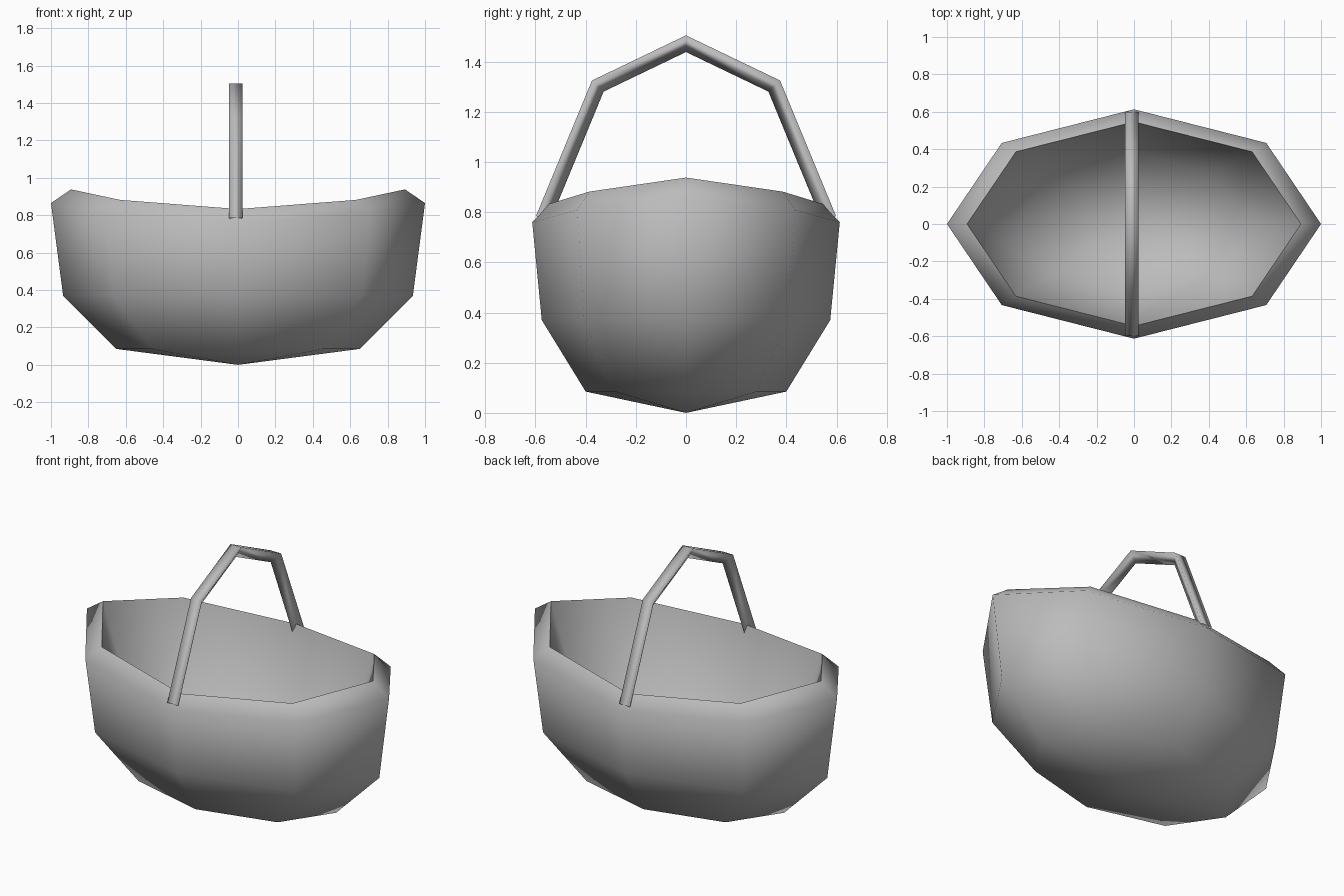
import bpy, bmesh, math
from mathutils import Vector

if "Cube" in bpy.data.objects:
    bpy.data.objects.remove(bpy.data.objects["Cube"], do_unlink=True)

grey = bpy.data.materials.new("plain_grey")
grey.use_nodes = True
colour = (0.5, 0.5, 0.5, 1)
grey.diffuse_color = colour
grey.node_tree.nodes["Principled BSDF"].inputs["Base Color"].default_value = colour


def finish(name, bm):
    """Turn a bmesh into a smooth grey object."""
    bmesh.ops.recalc_face_normals(bm, faces=bm.faces)
    mesh = bpy.data.meshes.new(name)
    for face in bm.faces:
        face.smooth = True
    bm.to_mesh(mesh)
    bm.free()
    mesh.materials.append(grey)
    obj = bpy.data.objects.new(name, mesh)
    bpy.context.collection.objects.link(obj)


def bridge(bm, lower, upper):
    n = len(lower)
    for i in range(n):
        j = (i + 1) % n
        bm.faces.new((lower[i], lower[j], upper[j], upper[i]))


# Basket shell: eight-sided oval rings, ends swept upward, with a tapered hollow
SIDES = 8
LIP = 3
rings = [  # x radius, y radius, height at the middle, extra height at the ends
    (0.65, 0.40, 0.085, 0.0),
    (0.935, 0.575, 0.37, 0.0),
    (1.0, 0.613, 0.76, 0.105),
    (0.893, 0.546, 0.833, 0.105),
    (0.62, 0.38, 0.125, 0.0),
]
bm = bmesh.new()
loops = []
for rx, ry, z, lift in rings:
    angles = [math.tau * i / SIDES for i in range(SIDES)]
    loops.append([bm.verts.new((rx * math.cos(a), ry * math.sin(a),
                                z + lift * abs(math.cos(a)) ** 2.2)) for a in angles])
for lower, upper in zip(loops, loops[1:]):
    bridge(bm, lower, upper)
for loop, z in ((loops[0], 0), (loops[-1], 0.035)):
    centre = bm.verts.new((0, 0, z))
    for i in range(SIDES):
        bm.faces.new((centre, loop[(i + 1) % SIDES], loop[i]))
# crisp inner lip
for i in range(SIDES):
    bm.edges.get((loops[LIP][i], loops[LIP][(i + 1) % SIDES])).smooth = False
finish("basket_shell", bm)

# Handle: three-sided rod mitred along an arch, flat face outward
half = [(-0.598, 0.785), (-0.375, 1.325), (0, 1.505)]
path = [Vector((0, y, z)) for y, z in half]
path += [Vector((0, -y, z)) for y, z in reversed(half[:-1])]
HALF_WIDTH, DEPTH, OFFSET = 0.036, 0.06, -0.013
across = Vector((1, 0, 0))
bm = bmesh.new()
loops = []
for i, p in enumerate(path):
    before = (p - path[i - 1]).normalized() if i else None
    after = (path[i + 1] - p).normalized() if i < len(path) - 1 else None
    before, after = before or after, after or before
    tangent = (before + after).normalized()
    normal = across.cross(tangent) / tangent.dot(after)
    loops.append([bm.verts.new(p + across * (OFFSET + HALF_WIDTH * u)
                               - normal * DEPTH * v)
                  for u, v in ((-1, 0), (1, 0), (0, 1))])
for lower, upper in zip(loops, loops[1:]):
    bridge(bm, lower, upper)
finish("handle", bm)
